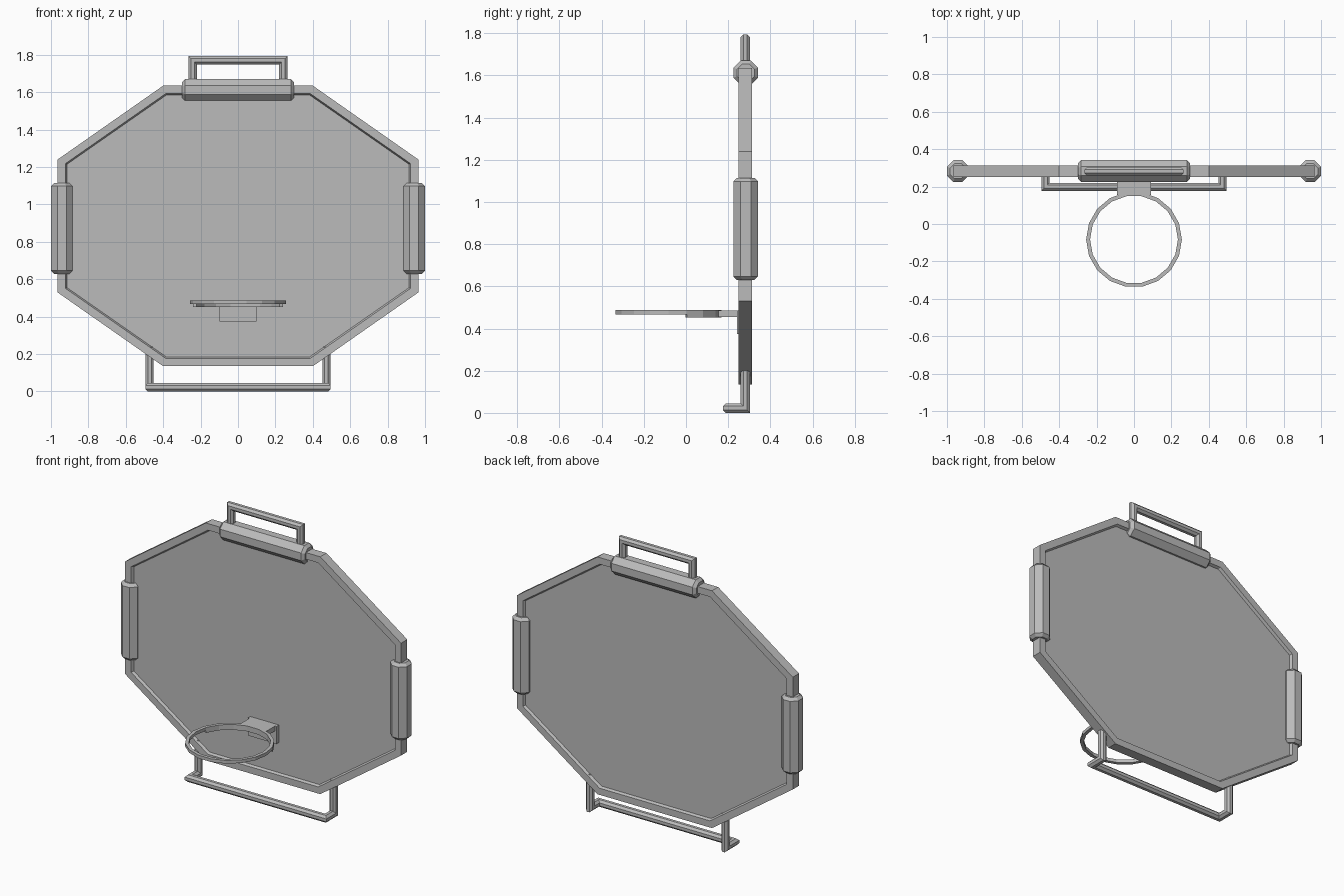
import bpy, bmesh, math
from mathutils import Vector, Matrix

cube = bpy.data.objects.get("Cube")
if cube:
    bpy.data.objects.remove(cube)

grey = bpy.data.materials.new("mid grey")
grey.use_nodes = True
colour = (0.5, 0.5, 0.5, 1)
grey.diffuse_color = colour
grey.node_tree.nodes["Principled BSDF"].inputs["Base Color"].default_value = colour

MID = 0.281     # depth of the board's middle plane
BOARD_Z = 0.885


def finish(name, bm):
    bmesh.ops.recalc_face_normals(bm, faces=bm.faces)
    mesh = bpy.data.meshes.new(name)
    bm.to_mesh(mesh)
    bm.free()
    mesh.materials.append(grey)
    obj = bpy.data.objects.new(name, mesh)
    bpy.context.collection.objects.link(obj)
    return obj


def loft(name, rings, closed=False):
    """Skin a list of equal rings; join last to first, or cap both ends."""
    bm = bmesh.new()
    vs = [[bm.verts.new(p) for p in ring] for ring in rings]
    n = len(vs[0])
    pairs = list(zip(vs, vs[1:]))
    if closed:
        pairs.append((vs[-1], vs[0]))
    else:
        bm.faces.new(vs[0])
        bm.faces.new(vs[-1])
    for a, b in pairs:
        for i in range(n):
            j = (i + 1) % n
            bm.faces.new((a[i], a[j], b[j], b[i]))
    return finish(name, bm)


def box(name, lo, hi):
    bm = bmesh.new()
    lo, hi = Vector(lo), Vector(hi)
    bmesh.ops.create_cube(bm, size=1, matrix=Matrix.Translation((lo + hi) / 2)
                          @ Matrix.Diagonal((*(hi - lo), 1)))
    return finish(name, bm)


def tube(name, path, radius, sides=8):
    """Sweep a polygon along a path with mitred corners."""
    path = [Vector(p) for p in path]
    dirs = [(b - a).normalized() for a, b in zip(path, path[1:])]
    q = dirs[0].to_track_quat('Z', 'Y')
    r = radius / math.cos(math.pi / sides)
    angles = [(i + 0.5) * math.tau / sides for i in range(sides)]
    ring = [path[0] + q @ Vector((r * math.cos(a), r * math.sin(a), 0)) for a in angles]
    rings = [ring]
    for k, d in enumerate(dirs):
        normal = d + dirs[min(k + 1, len(dirs) - 1)]
        ring = [p + d * ((path[k + 1] - p).dot(normal) / d.dot(normal)) for p in ring]
        rings.append(ring)
    return loft(name, rings)


def pad(name, centre, length, rotation):
    """Eight-sided grip with chamfered ends."""
    bm = bmesh.new()
    r = 0.058 / math.cos(math.pi / 8)
    turn = Matrix.Rotation(math.pi / 8, 4, 'Z')
    bmesh.ops.create_cone(bm, cap_ends=True, segments=8, radius1=r, radius2=r,
                          depth=length, matrix=turn)
    rim = [e for e in bm.edges if abs(e.verts[0].co.z - e.verts[1].co.z) < 0.001]
    bmesh.ops.bevel(bm, geom=rim, offset=0.017, segments=1, affect='EDGES')
    bm.transform(Matrix.Translation(centre) @ rotation)
    return finish(name, bm)


def octagon(y, side_x, side_z, end_x, end_z):
    """Stretched octagon outline at depth y."""
    quarter = [(side_x, side_z), (end_x, end_z)]
    pts = quarter + [(-x, z) for x, z in reversed(quarter)]
    pts += [(-x, -z) for x, z in pts]
    return [Vector((x, y, BOARD_Z + z)) for x, z in pts]


# Backboard frame, inner lip slightly sloped
outer = (0.965, 0.355, 0.40, 0.75)
lip = (0.922, 0.334, 0.386, 0.708)
inner = (0.914, 0.33, 0.383, 0.70)
loft("board_frame", [octagon(MID - 0.031, *outer), octagon(MID + 0.031, *outer),
                     octagon(MID + 0.031, *lip), octagon(MID + 0.015, *inner),
                     octagon(MID - 0.015, *inner), octagon(MID - 0.031, *lip)], closed=True)

# Backboard panel
loft("board_panel", [octagon(MID - 0.015, *lip), octagon(MID + 0.015, *lip)])

# Grips at the top and both sides
pad("top_pad", (0, MID + 0.002, 1.613), 0.6, Matrix.Rotation(math.pi / 2, 4, 'Y'))
for side, s in (("left", 1), ("right", -1)):
    pad(side + "_pad", (s * 0.942, MID + 0.002, 0.872), 0.485, Matrix.Identity(4))

# Handle above the top grip
hx = 0.243
tube("top_handle", [(-hx, MID, 1.62), (-hx, MID, 1.772),
                    (hx, MID, 1.772), (hx, MID, 1.62)], 0.0225)

# Bent floor stand
sx, floor, front = 0.473, 0.0225, 0.198
tube("floor_stand", [(-sx, MID, 0.24), (-sx, MID, floor), (-sx, front, floor),
                     (sx, front, floor), (sx, MID, floor), (sx, MID, 0.24)], 0.0225)


# Hoop, with a deeper rear arc
def hoop_section(step, low, high):
    a = step * math.tau / 18
    return [Vector((r * math.cos(a), -0.083 + r * math.sin(a), z))
            for r, z in ((0.235, low), (0.256, low), (0.256, high), (0.235, high))]


loft("hoop", [hoop_section(i, 0.467, 0.487) for i in range(18)], closed=True)
loft("hoop_rear_arc", [hoop_section(i, 0.453, 0.468) for i in range(1, 9)])

# Bracket joining hoop to board
box("hoop_bracket", (-0.09, 0.155, 0.455), (0.09, 0.255, 0.486))
box("bracket_plate", (-0.10, 0.242, 0.375), (0.10, 0.27, 0.486))
